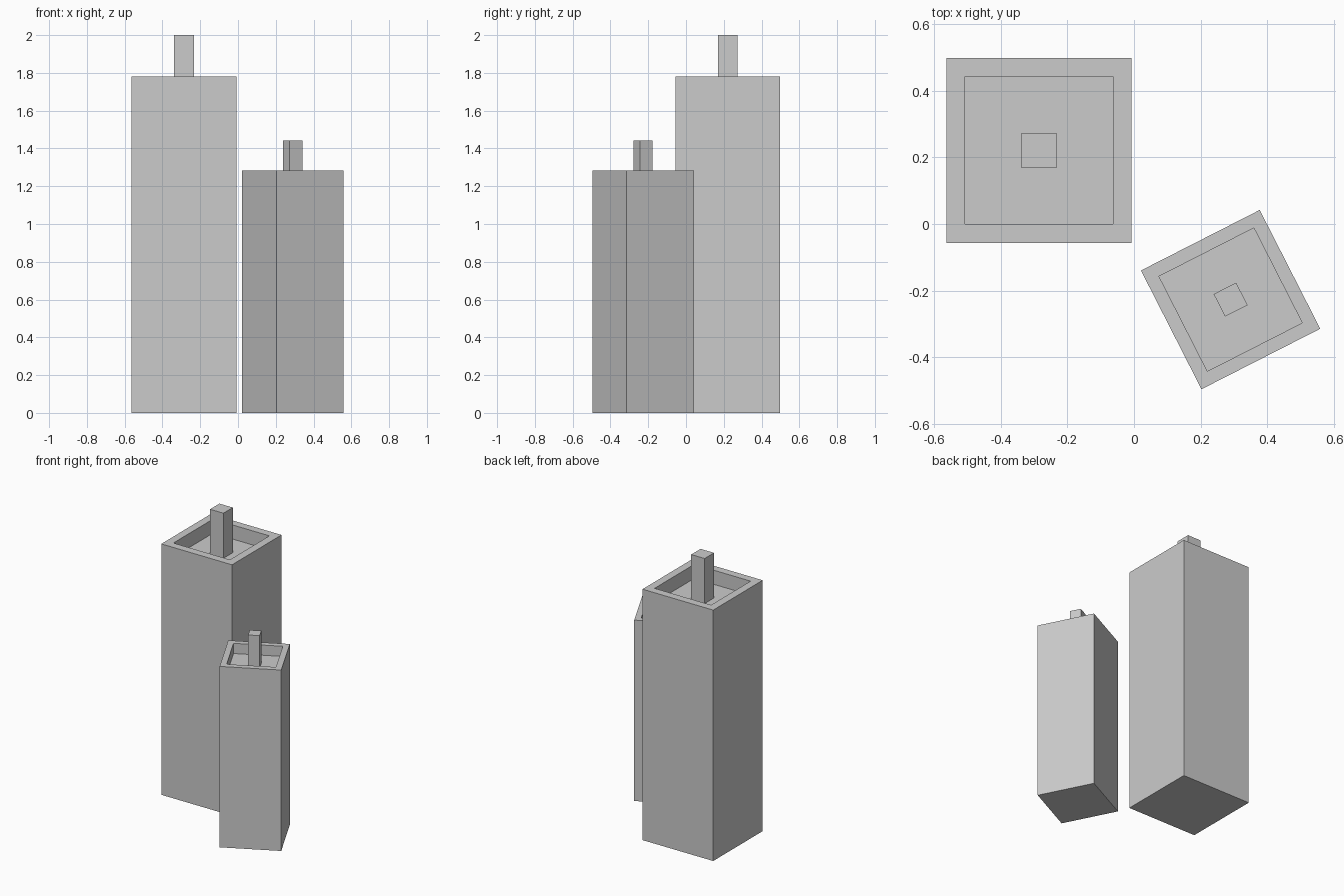
import bpy, bmesh, math

if "Cube" in bpy.data.objects:
    bpy.data.objects.remove(bpy.data.objects["Cube"])


def block(name, size, z0, z1, loc, angle, wall=0, depth=0):
    """Square column from z0 to z1; optional recess sunk into its top."""
    bm = bmesh.new()
    bmesh.ops.create_cube(bm, size=1)
    for v in bm.verts:
        v.co.x *= size
        v.co.y *= size
        v.co.z = z1 if v.co.z > 0 else z0
    if depth:
        top = max(bm.faces, key=lambda f: f.calc_center_median().z)
        # rim ring, then a vertical-walled recess
        bmesh.ops.inset_region(bm, faces=[top], thickness=wall)
        ext = bmesh.ops.extrude_discrete_faces(bm, faces=[top])
        bmesh.ops.translate(bm, verts=ext["faces"][0].verts, vec=(0, 0, -depth))
    bmesh.ops.recalc_face_normals(bm, faces=bm.faces)
    mesh = bpy.data.meshes.new(name)
    bm.to_mesh(mesh)
    bm.free()
    obj = bpy.data.objects.new(name, mesh)
    obj.location = (loc[0], loc[1], 0)
    obj.rotation_euler.z = angle
    bpy.context.collection.objects.link(obj)
    return obj


def candle(prefix, s, loc, angle):
    # wax body with sunken top, and a square wick standing on its floor
    block(prefix + "_candle_body", 0.555 * s, 0, 1.78 * s, loc, angle, 0.079 * s, 0.1 * s)
    block(prefix + "_candle_wick", 0.105 * s, 1.68 * s, 2.0 * s, loc, angle)


candle("large", 1.0, (-0.285, 0.221), 0)
candle("small", 0.721, (0.29, -0.227), math.radians(27))
